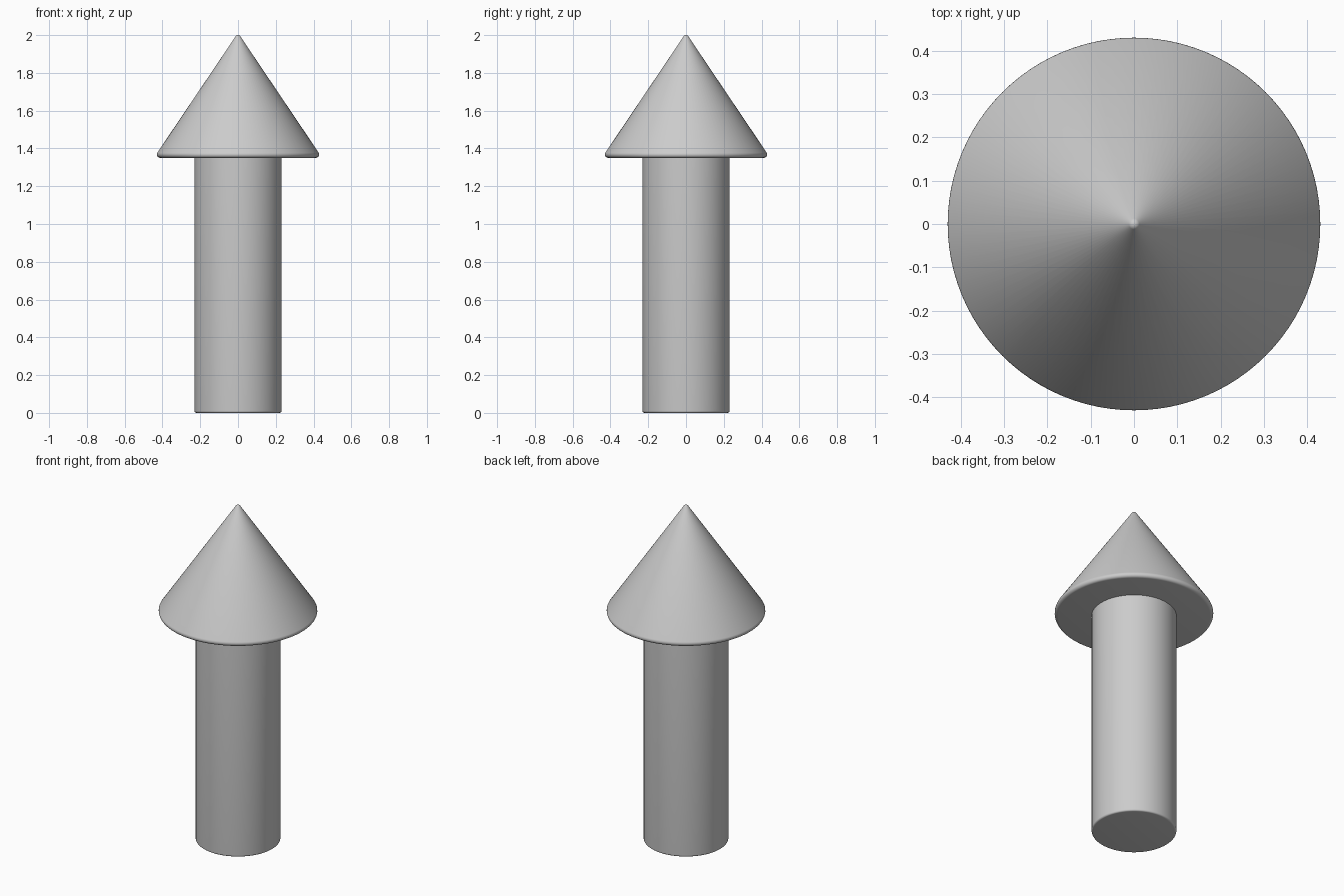
import bpy, bmesh, math

if "Cube" in bpy.data.objects:
    bpy.data.objects.remove(bpy.data.objects["Cube"])


def lathe(name, profile, steps=96):
    """Revolve an (r, z) profile around the z axis into a closed smooth object."""
    bm = bmesh.new()
    verts = [bm.verts.new((r, 0, z)) for r, z in profile]
    edges = [bm.edges.new(pair) for pair in zip(verts, verts[1:])]
    bmesh.ops.spin(bm, geom=verts + edges, cent=(0, 0, 0), axis=(0, 0, 1),
                   angle=math.tau, steps=steps, use_duplicate=False)
    bmesh.ops.remove_doubles(bm, verts=bm.verts, dist=1e-5)
    bmesh.ops.recalc_face_normals(bm, faces=bm.faces)
    mesh = bpy.data.meshes.new(name)
    bm.to_mesh(mesh)
    bm.free()
    obj = bpy.data.objects.new(name, mesh)
    bpy.context.collection.objects.link(obj)
    bpy.ops.object.select_all(action='DESELECT')
    obj.select_set(True)
    bpy.context.view_layer.objects.active = obj
    bpy.ops.object.shade_smooth_by_angle(angle=math.radians(40))
    return obj


def arc(r, z, radius, start, end, n=6):
    """Points on a profile fillet, angles in degrees."""
    angles = [math.radians(start + (end - start) * i / n) for i in range(n + 1)]
    return [(r + radius * math.cos(a), z + radius * math.sin(a)) for a in angles]


# Shaft: plain cylinder with a softened bottom edge
lathe("shaft", [(0, 0)] + arc(0.22, 0.01, 0.01, -90, 0) + [(0.23, 1.35), (0, 1.35)])

# Head: cone with a rounded rim and a slightly blunted tip
slope = 34  # direction of the cone's outward normal above horizontal
rim = arc(0.412, 1.368, 0.018, -90, slope)
tip = arc(0, 1.985, 0.015, slope, 90)
tip[-1] = (0, 2.0)
lathe("arrow_head", [(0, 1.35)] + rim + tip)
